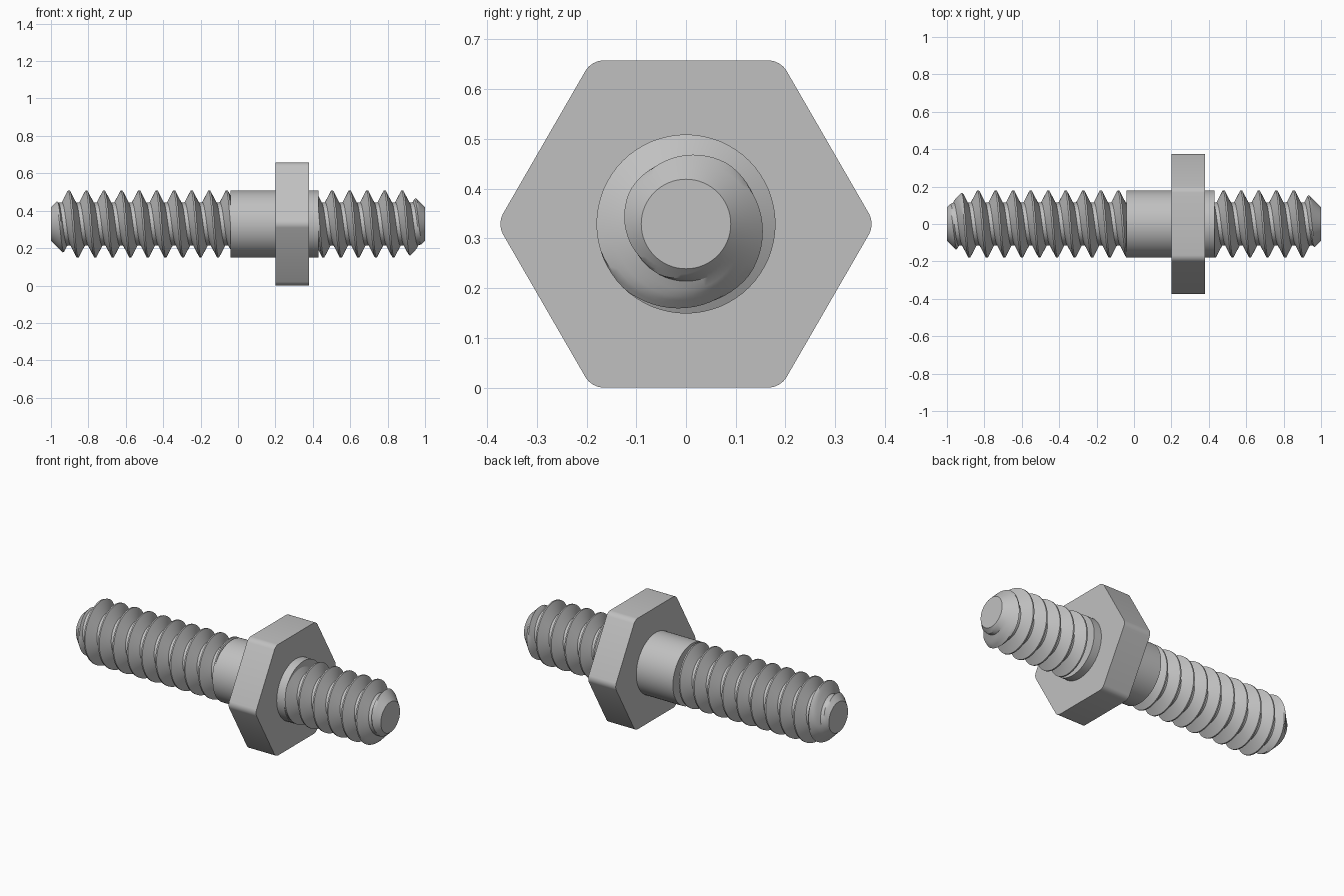
import bpy
import bmesh
import math
from mathutils import Matrix, Vector

if "Cube" in bpy.data.objects:
    bpy.data.objects.remove(bpy.data.objects["Cube"])

AXIS_Z = 0.329
PITCH = 0.0938
PHASE = -0.9275      # crest position at angle zero
CREST, ROOT = 0.18, 0.115
TIP = 0.09           # radius of the flat end face
SIDES = 64

steel = bpy.data.materials.new("grey steel")
steel.use_nodes = True
colour = (0.53, 0.53, 0.53, 1)
steel.diffuse_color = colour
steel.node_tree.nodes["Principled BSDF"].inputs["Base Color"].default_value = colour


def add_object(name, bm, angle):
    bmesh.ops.recalc_face_normals(bm, faces=bm.faces)
    mesh = bpy.data.meshes.new(name)
    bm.to_mesh(mesh)
    bm.free()
    mesh.materials.append(steel)
    obj = bpy.data.objects.new(name, mesh)
    bpy.context.collection.objects.link(obj)
    bpy.ops.object.select_all(action="DESELECT")
    obj.select_set(True)
    bpy.context.view_layer.objects.active = obj
    bpy.ops.object.shade_smooth_by_angle(angle=math.radians(angle))
    return obj


def prism(sides, radius, start, end, turn=0.0):
    # Closed prism lying along x
    bm = bmesh.new()
    bmesh.ops.create_cone(bm, cap_ends=True, segments=sides, radius1=radius,
                          radius2=radius, depth=end - start)
    place = (Matrix.Translation(((start + end) / 2, 0, AXIS_Z))
             @ Matrix.Rotation(turn, 4, "X") @ Matrix.Rotation(math.pi / 2, 4, "Y"))
    bmesh.ops.transform(bm, matrix=place, verts=bm.verts)
    return bm


def thread_radius(x, theta):
    # V groove with narrow crest and small flat root, cut by the end chamfer
    u = ((x - PHASE) / PITCH - theta / math.tau) % 1.0
    d = min(u, 1 - u) * PITCH
    t = (d - 0.004) / (PITCH / 2 - 0.014)
    r = CREST + (ROOT - CREST) * max(0.0, min(1.0, t))
    return min(r, TIP + 1.0 * (1 - abs(x)))


def threaded_rod(name, start, end):
    # Rows follow the helix; rows beyond the ends collapse onto the end rims
    flank = PITCH / 2 - 0.014
    half = [0.004 + flank * k / 4 for k in range(5)]
    offsets = [-d for d in reversed(half)] + half
    per_turn = len(offsets)
    first = math.floor((start - PHASE) / PITCH) - 3
    last = math.ceil((end - PHASE) / PITCH) + 3
    rows = [PHASE + k * PITCH + o for k in range(first, last) for o in offsets]
    count = len(rows)
    verts, faces = [], []
    for i in range(SIDES):
        theta = math.tau * i / SIDES
        for row in rows:
            x = max(start, min(end, row + PITCH * i / SIDES))
            r = thread_radius(x, theta)
            verts.append((x, r * math.cos(theta), AXIS_Z + r * math.sin(theta)))

    def index(i, j):
        if i == SIDES:
            i, j = 0, j + per_turn
        return i * count + min(j, count - 1)

    bm = bmesh.new()
    points = [bm.verts.new(Vector(v)) for v in verts]
    for i in range(SIDES):
        for j in range(count - 1):
            ids = dict.fromkeys((index(i, j), index(i + 1, j),
                                 index(i + 1, j + 1), index(i, j + 1)))
            if len(ids) > 2:
                faces.append([points[n] for n in ids])
    # End caps
    for j in (0, count - 1):
        faces.append([points[i * count + j] for i in range(SIDES)])
    for face in faces:
        bm.faces.new(face)
    bmesh.ops.remove_doubles(bm, verts=bm.verts, dist=0.00005)
    return add_object(name, bm, 30)


# Two threaded ends of one continuous helix
threaded_rod("long_thread", -1.0, -0.02)
threaded_rod("short_thread", 0.41, 1.0)

# Plain round shoulder
add_object("collar", prism(SIDES, CREST, -0.04, 0.43), 30)

# Hexagonal flange with softened corners, one flat facing up
hexagon = prism(6, AXIS_Z / math.cos(math.pi / 6), 0.2, 0.38)
top = max(v.co.z for v in hexagon.verts)
if top > AXIS_Z * 2 + 0.01:
    spin = Matrix.Rotation(math.pi / 6, 3, "X")
    bmesh.ops.rotate(hexagon, verts=hexagon.verts, cent=(0, 0, AXIS_Z), matrix=spin)
corners = [e for e in hexagon.edges
           if abs(e.verts[0].co.x - e.verts[1].co.x) > 0.1]
bmesh.ops.bevel(hexagon, geom=corners, offset=0.023, offset_type="OFFSET",
                segments=4, profile=0.5, affect="EDGES")
add_object("hex_flange", hexagon, 25)
